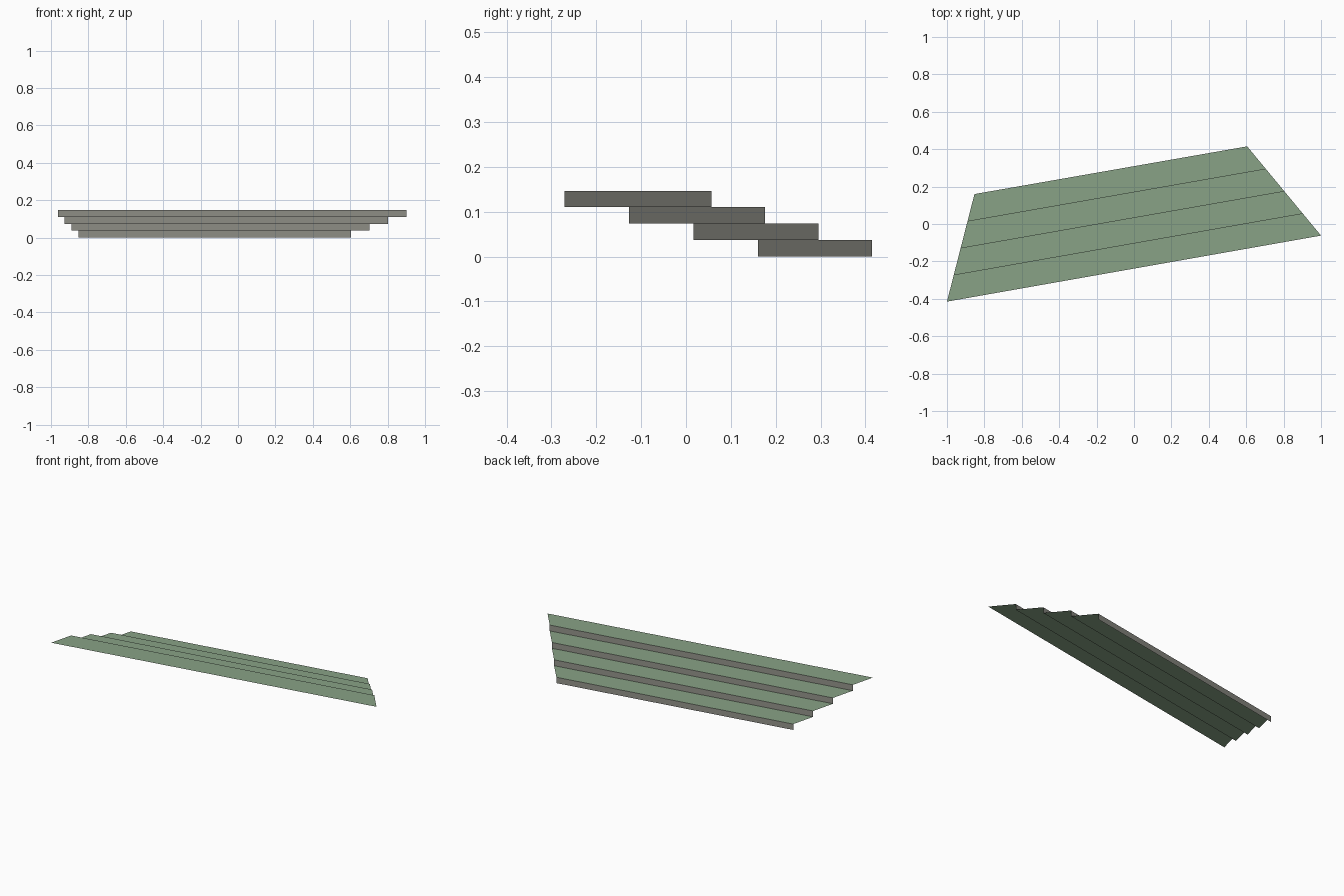
import bpy
from mathutils import Vector

if "Cube" in bpy.data.objects:
    bpy.data.objects.remove(bpy.data.objects["Cube"])

STEPS = 4
RISE = 0.1465 / STEPS

# Outline of the flight: left and right sides run from back (low) to front (high)
LEFT = (Vector((-0.853, 0.16, 0)), Vector((-1.0, -0.415, 0)))
RIGHT = (Vector((0.605, 0.415, 0)), Vector((1.0, -0.062, 0)))


def material(name, color):
    m = bpy.data.materials.new(name)
    m.diffuse_color = (*color, 1)
    m.use_nodes = True
    m.node_tree.nodes["Principled BSDF"].inputs["Base Color"].default_value = m.diffuse_color
    return m


green = material("green tread", (0.25, 0.365, 0.24))
grey = material("grey riser", (0.29, 0.29, 0.255))


def edge(line, level):
    """Left and right ends of a nosing line at a given step level."""
    t = line / STEPS
    up = Vector((0, 0, level * RISE))
    return LEFT[0].lerp(LEFT[1], t) + up, RIGHT[0].lerp(RIGHT[1], t) + up


def sheet(name, near, far, mat):
    """Single flat panel spanning two edges."""
    mesh = bpy.data.meshes.new(name)
    mesh.from_pydata([near[0], near[1], far[1], far[0]], [], [(0, 1, 2, 3)])
    mesh.materials.append(mat)
    obj = bpy.data.objects.new(name, mesh)
    bpy.context.collection.objects.link(obj)


for i in range(STEPS):
    # Riser faces the back, tread faces up
    sheet(f"riser_{i + 1}", edge(i, i + 1), edge(i, i), grey)
    sheet(f"tread_{i + 1}", edge(i + 1, i + 1), edge(i, i + 1), green)
